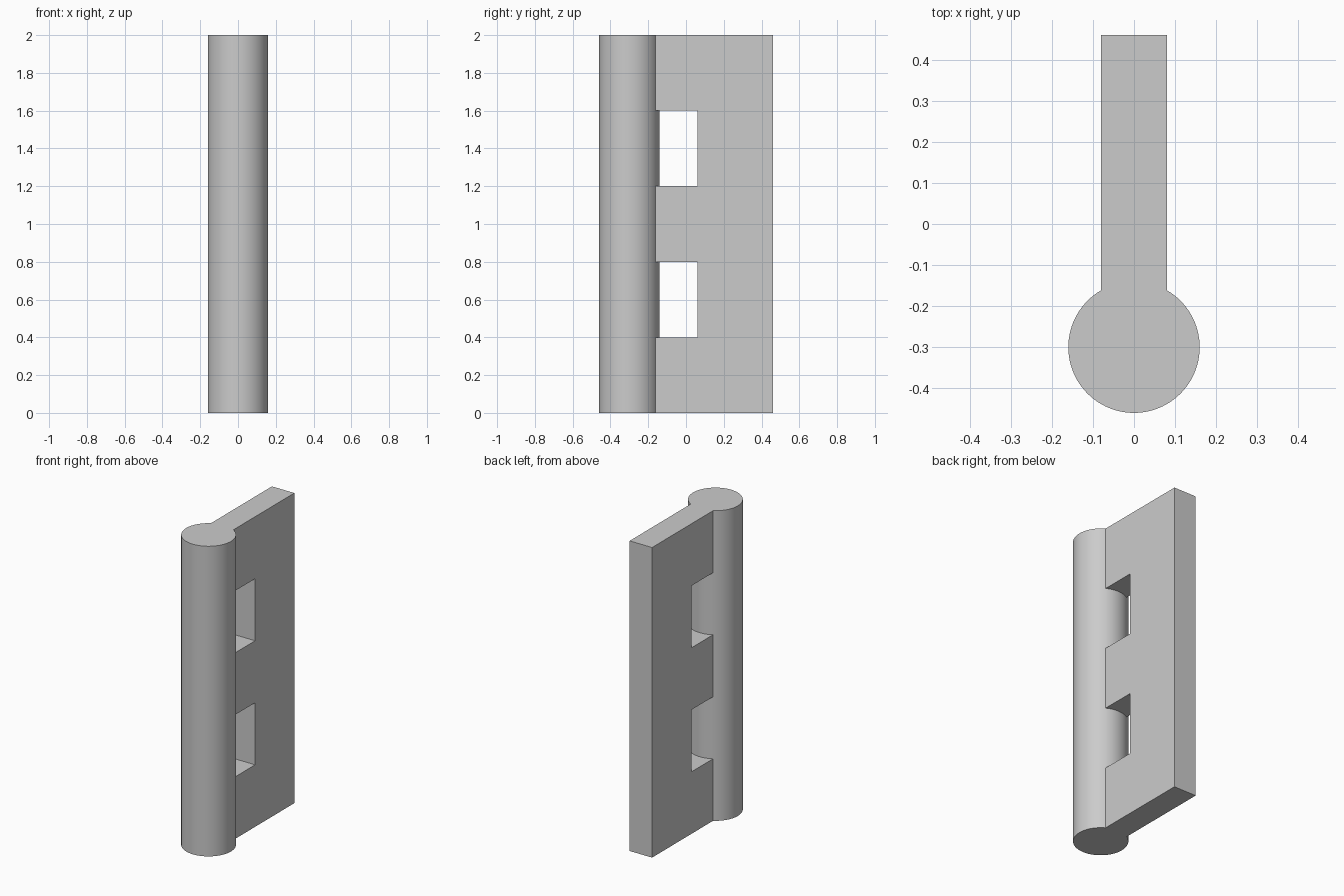
import bpy
import bmesh
from math import asin, sin, cos, pi, radians

if "Cube" in bpy.data.objects:
    bpy.data.objects.remove(bpy.data.objects["Cube"])

HEIGHT = 2.0
PIN_Y, PIN_R = -0.30, 0.16       # round front edge
HALF_T, BACK_Y = 0.08, 0.46      # flat leaf
SLOT_BACK, SLOT_H = 0.06, 0.4    # windows behind the pin

steel = bpy.data.materials.new("plain grey")
steel.use_nodes = True
grey = (0.6, 0.6, 0.6, 1)
steel.diffuse_color = grey
steel.node_tree.nodes["Principled BSDF"].inputs["Base Color"].default_value = grey


def arc(start, end, steps):
    """Points on the pin circle, angles measured from +y towards +x."""
    angles = [start + (end - start) * i / steps for i in range(steps + 1)]
    return [(PIN_R * sin(a), PIN_Y + PIN_R * cos(a)) for a in angles]


def extrude_profile(name, points, z0, z1):
    """Solid prism from an outline in plan."""
    bm = bmesh.new()
    face = bm.faces.new([bm.verts.new((x, y, z0)) for x, y in points])
    grown = bmesh.ops.extrude_face_region(bm, geom=[face])["geom"]
    top = [v for v in grown if isinstance(v, bmesh.types.BMVert)]
    bmesh.ops.translate(bm, verts=top, vec=(0, 0, z1 - z0))
    bmesh.ops.recalc_face_normals(bm, faces=bm.faces)
    mesh = bpy.data.meshes.new(name)
    bm.to_mesh(mesh)
    bm.free()
    mesh.materials.append(steel)
    obj = bpy.data.objects.new(name, mesh)
    bpy.context.collection.objects.link(obj)
    return obj


# Keyhole outline: round pin with a flat leaf running to the back
neck = asin(HALF_T / PIN_R)
outline = arc(neck, 2 * pi - neck, 80) + [(-HALF_T, BACK_Y), (HALF_T, BACK_Y)]
leaf = extrude_profile("hinge_leaf", outline, 0, HEIGHT)

# Two windows, each with its front wall following the pin
bpy.context.view_layer.objects.active = leaf
leaf.select_set(True)
front = arc(-neck, neck, 16)
neck_y, wide = front[0][1], HALF_T * 1.5
slot = [(-wide, neck_y)] + front + [(wide, neck_y), (wide, SLOT_BACK), (-wide, SLOT_BACK)]
for z in (0.4, 1.2):
    cutter = extrude_profile("window_cutter", slot, z, z + SLOT_H)
    cut = leaf.modifiers.new("window", "BOOLEAN")
    cut.operation, cut.solver, cut.object = "DIFFERENCE", "EXACT", cutter
    bpy.ops.object.modifier_apply(modifier=cut.name)
    bpy.data.objects.remove(cutter)

bpy.ops.object.shade_smooth_by_angle(angle=radians(30))
